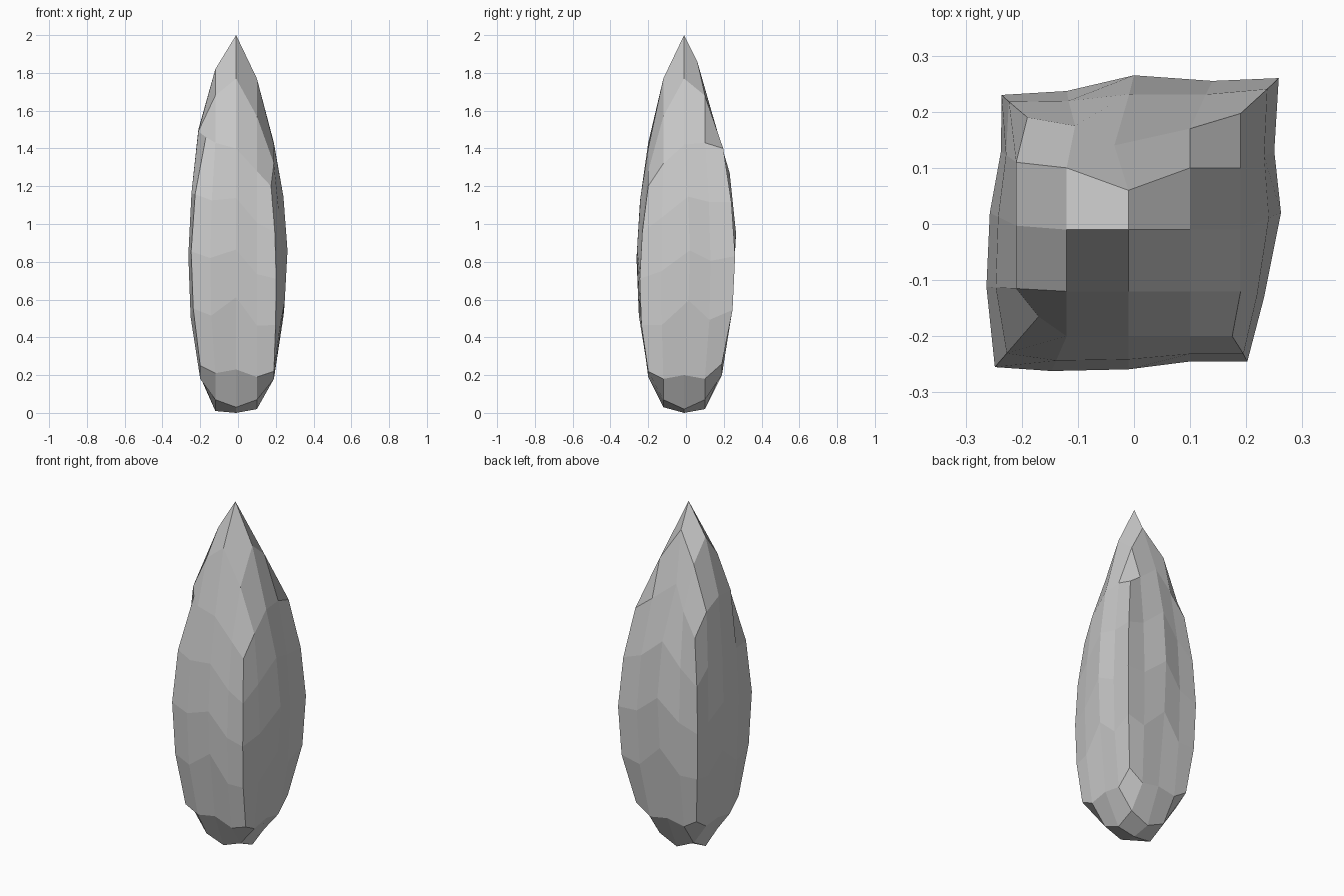
import bpy, bmesh
from mathutils import Vector

if "Cube" in bpy.data.objects:
    bpy.data.objects.remove(bpy.data.objects["Cube"])

# Faceted shard: a 4 x 4 x 4 block with a pointed top and a rounded foot
AX = (-0.2, -0.12, -0.01, 0.1, 0.19)
N = range(5)

# Foot grid heights, rows run from front to back
FOOT_Z = ((.25, .21, .23, .19, .22),
          (.18, .07, .03, .07, .18),
          (.20, .01, .00, .02, .20),
          (.19, .07, .02, .07, .18),
          (.25, .20, .22, .20, .26))

# Point grid heights, with a few sideways shifts
TIP_Z = ((1.46, 1.43, 1.40, 1.28, 1.20),
         (1.49, 1.68, 1.77, 1.57, 1.32),
         (1.50, 1.82, 2.00, 1.77, 1.42),
         (1.45, 1.70, 1.86, 1.68, 1.43),
         (1.32, 1.45, 1.58, 1.47, 1.40))
TIP_SHIFT = {(0, 0): (-.17, -.165), (4, 0): (.175, -.2), (2, 3): (-.01, .06),
             (2, 4): (-.035, .14), (1, 4): (-.105, .175), (3, 4): (.1, .17),
             (0, 4): (-.19, .19), (4, 4): (.19, .197), (0, 1): (-.21, -.115),
             (0, 2): (-.21, -.003), (0, 3): (-.21, .11)}

# Perimeter cells counter-clockwise and the widest outline along them
RIM = ([(i, 0) for i in range(4)] + [(4, j) for j in range(4)] +
       [(i, 4) for i in range(4, 0, -1)] + [(0, j) for j in range(4, 0, -1)])
BELLY = ((-.248, -.255), (-.147, -.262), (-.01, -.259), (.1, -.245),
         (.202, -.245), (.232, -.13), (.262, .02), (.25, .13),
         (.258, .26), (.14, .255), (0, .265), (-.12, .237),
         (-.236, .23), (-.237, .13), (-.257, .02), (-.263, -.112))

bm = bmesh.new()
foot = {(i, j): bm.verts.new((AX[i], AX[j], FOOT_Z[j][i])) for i in N for j in N}
tip = {(i, j): bm.verts.new((*TIP_SHIFT.get((i, j), (AX[i], AX[j])), TIP_Z[j][i]))
       for i in N for j in N}

# Bowed sides between foot and point
rings = [[foot[c] for c in RIM]]
for t, bow, rise in ((.25, .8, .09), (.5, 1, .05), (.75, .7, .03)):
    ring = []
    for c, (bx, by) in zip(RIM, BELLY):
        p = foot[c].co.lerp(tip[c].co, t)
        z = p.z + (rise if 2 in c else 0)
        p = p.lerp(Vector((bx, by, p.z)), bow)
        ring.append(bm.verts.new((p.x, p.y, z)))
    rings.append(ring)
rings.append([tip[c] for c in RIM])
for a, b in zip(rings, rings[1:]):
    for k in range(16):
        m = (k + 1) % 16
        bm.faces.new((a[k], a[m], b[m], b[k]))

# Closed ends
for grid in (foot, tip):
    for i in range(4):
        for j in range(4):
            quad = [grid[c] for c in ((i, j), (i + 1, j), (i + 1, j + 1), (i, j + 1))]
            bm.faces.new(quad if grid is tip else quad[::-1])

bmesh.ops.recalc_face_normals(bm, faces=bm.faces[:])
mesh = bpy.data.meshes.new("stone_shard")
bm.to_mesh(mesh)
bm.free()
bpy.context.collection.objects.link(bpy.data.objects.new("stone_shard", mesh))
